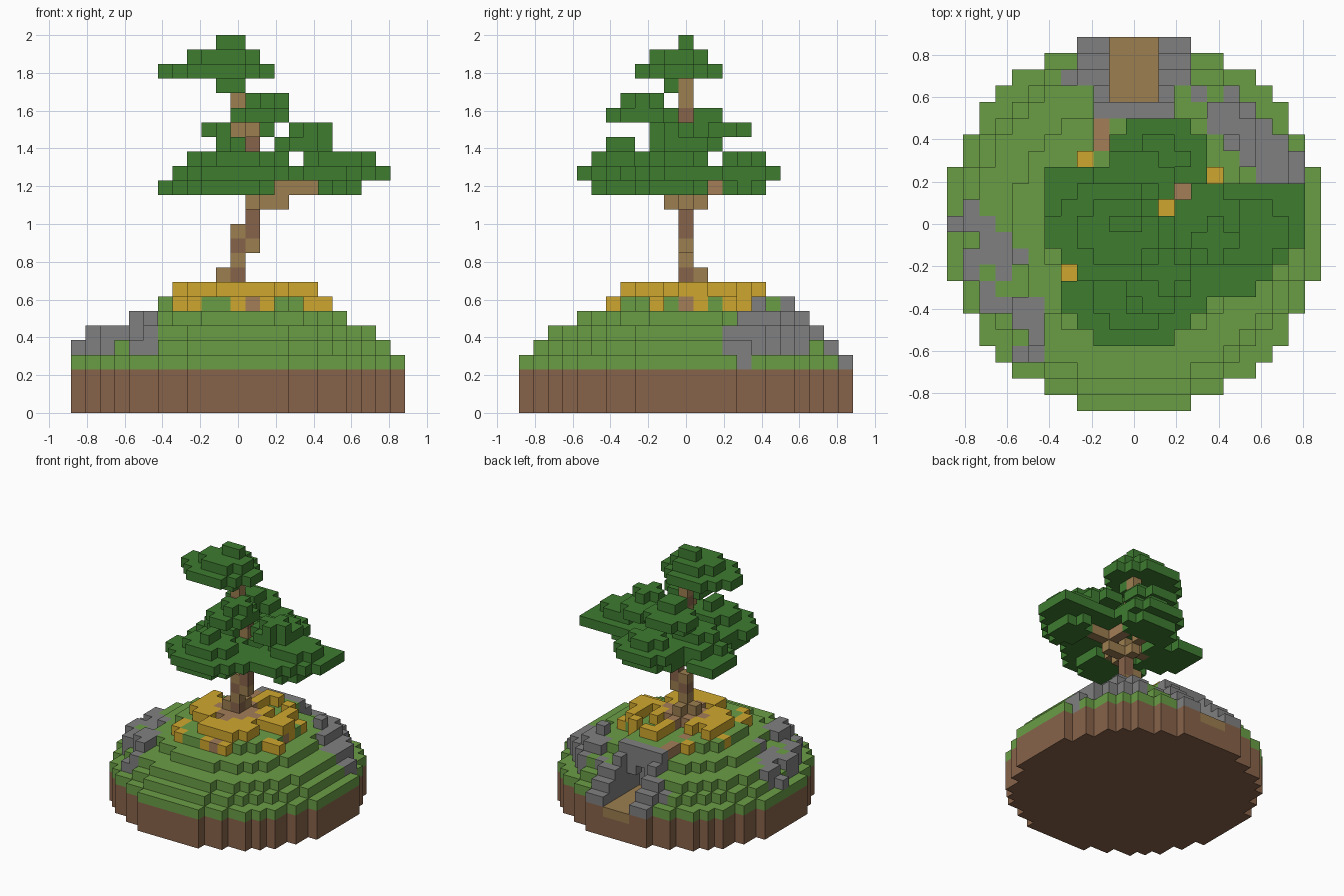
import bpy
import random

random.seed(4)
V = 2 / 26  # block size

old = bpy.data.objects.get("Cube")
if old:
    bpy.data.objects.remove(old, do_unlink=True)


# Flat colours, given as sRGB bytes and stored linear
def linear(c):
    c /= 255
    return c / 12.92 if c <= 0.04045 else ((c + 0.055) / 1.055) ** 2.4


def material(name, rgb):
    m = bpy.data.materials.new(name)
    m.use_nodes = True
    col = [linear(c) for c in rgb] + [1]
    m.diffuse_color = col
    m.node_tree.nodes["Principled BSDF"].inputs["Base Color"].default_value = col
    return m


MATS = {
    "dirt": material("dirt_brown", (135, 99, 74)),
    "grass": material("grass_green", (106, 157, 69)),
    "stone": material("stone_grey", (128, 128, 128)),
    "leaf": material("leaf_green", (62, 124, 48)),
    "gold": material("fallen_leaf_gold", (207, 167, 46)),
    "bark": material("bark_tan", (156, 126, 80)),
    "earth": material("bare_earth", (164, 126, 88)),
}

grid = {}  # block position -> (part, colour)


def put(part, colour, xs, ys, zs):
    for x in xs:
        for y in ys:
            for z in zs:
                grid[x, y, z] = (part, colour)


def span(a, b):
    return range(a, b + 1)


def disc(part, colour, cx, cy, rx, ry, z, keep=lambda x, y: True):
    for x in span(-12, 12):
        for y in span(-12, 12):
            if ((x - cx) / rx) ** 2 + ((y - cy) / ry) ** 2 <= 1 and keep(x, y):
                grid[x, y, z] = (part, colour)


# Earth base and stepped grass hill
for z in range(3):
    disc("earth_base", "dirt", 0, 0, 11.5, 11.5, z)
for z, r in enumerate((11.5, 10.5, 9.5, 7.5, 5.5), 3):
    disc("grass_hill", "grass", 0, 0, r, r, z)


def hill_top(x, y):
    return max((z for z in range(9) if (x, y, z) in grid), default=2)


# Rocky outcrops, at most one block proud of the hill: row, first, last column
OUTCROPS = [
    (1, -10, -10), (0, -11, -9), (-1, -9, -8), (-2, -10, -7), (-3, -10, -10),
    (-3, -8, -8), (-4, -9, -9), (-5, -9, -6), (-6, -7, -6), (-7, -6, -6),
    (-8, -7, -6), (8, 6, 6), (7, 5, 7), (6, 5, 8), (5, 6, 9), (4, 7, 10),
    (3, 8, 10),
]
CAPS = {-11: 4, -10: 5, -9: 5, -8: 5, 8: 5, 9: 5, 10: 4}
for y, a, b in OUTCROPS:
    for x in span(a, b):
        top = min(hill_top(x, y) + 1, CAPS.get(x, 6))
        put("rock_outcrop", "stone", [x], [y], span(4, top))
put("rock_outcrop", "stone", [10], [4], [3])
put("rock_outcrop", "stone", [6], [5], [7])

# Stone cave entrance with stepped side walls and a sandy floor
put("grass_hill", "grass", span(-2, 2), [6], [7])
for y in span(7, 11):
    for side in (-1, 1):
        for w in ((2, 3) if y > 8 else (2,)):
            for z in span(3, 9):
                grid.pop((side * w, y, z), None)
            put("cave_wall", "stone", [side * w], [y], span(3, 14 - y))
put("cave_wall", "stone", [-4], [9], span(3, 4))
put("cave_wall", "stone", [4], [8], span(3, 5))
put("cave_wall", "stone", span(-2, 2), [5], span(3, 6))
put("cave_wall", "stone", (-2, 2), [6], span(3, 6))
for x in span(-1, 1):
    for y in span(6, 11):
        for z in span(3, 6 if y > 7 else 5):
            grid.pop((x, y, z), None)
put("cave_wall", "stone", span(-1, 1), [7], [6, 7])
put("cave_wall", "stone", (-1, 1), [7], [5])
put("cave_floor", "bark", span(-1, 1), span(6, 11), [2])

# Bare earth patches and fallen leaves around the trunk
disc("root_mound", "earth", 0, 0, 2.2, 2.2, 8)
for x, y in ((1, -5), (5, 0), (-2, 3), (-2, 5), (-2, 6)):
    put("earth_patch", "earth", [x], [y], [hill_top(x, y)])
disc("fallen_leaves", "gold", 0.4, 0.4, 4.7, 4.7, 8,
     lambda x, y: (x, y, 8) not in grid
     and (x, y) not in ((-2, 3), (-2, 4), (3, -1), (3, 1), (3, 2))
     and (x * y == 0 or random.random() < 0.7))
for x, y in ((-3, 4), (5, 3), (-4, -3), (-4, -4), (-3, -5), (0, -5), (2, -5),
             (5, -2), (6, -2), (5, 1), (-5, 1), (1, 5), (3, 4)):
    put("fallen_leaves", "gold", [x], [y], [7])

# Leaf pads: centre x, centre y, radius x, radius y, layer
PADS = [
    # crown
    (-0.5, 0, 0.6, 0.6, 25), (-1, -0.5, 2.3, 1.9, 24),
    (-1.5, -0.5, 3.7, 2.8, 23), (-0.5, -1, 0.6, 0.6, 22),
    # upper front and back pads
    (2, -3, 1.4, 1.4, 21), (1.5, -3, 1.9, 2.3, 20), (0.5, 1.5, 1.2, 0.8, 20),
    (0, 2.5, 2.3, 2.1, 19), (-0.5, 1.5, 0.8, 0.8, 18),
    # left side pad
    (5, -1, 1.2, 1.2, 19), (4.5, 0, 1.8, 2.3, 18), (7, -0.5, 2.3, 2.2, 17),
    (7, 0.5, 4, 2.4, 16), (6, -2, 3.2, 2.4, 16), (7, -1, 1.6, 2.5, 15),
    # front pad
    (0, -4.5, 1.2, 0.8, 18), (0, -4.5, 2.6, 1.8, 17),
    (0, -4.2, 4.3, 3.2, 16), (-0.5, -4, 3.2, 2.3, 15),
    # back pad
    (1.5, 4, 1.8, 1.3, 17), (1.5, 4, 3.1, 2.7, 16), (1.5, 4, 2.6, 1.6, 15),
    # right side pad and middle
    (-1, 0, 2.3, 1.6, 17), (-1.2, 0, 2.9, 2.9, 16), (2.5, 0, 1.1, 0.5, 16),
    (-3, 1.1, 2.8, 2.88, 15),
]
GAPS = ((3, -1), (3, 1), (3, 2), (-2, 3))
for cx, cy, rx, ry, z in PADS:
    disc("leaf_pads", "leaf", cx, cy, rx, ry, z,
         lambda x, y: z > 17 or (x, y) not in GAPS)

# Crooked trunk, roots and branches, with darker knots
TRUNK = [
    ([0], [0], span(8, 12)), ([-1], [0], [9]), ([0], [1], [9]),
    ([1], [0], span(11, 19)), ([0], [0], span(19, 22)),
    (span(1, 3), [0], [14]), ([1], [-1, 1], [14]), (span(3, 5), [0], [15]),
    ([1], [-2, 2], [15]), ([0, -1], [0], [15]), ([1], [-2, -1], [19]),
]
for xs, ys, zs in TRUNK:
    put("trunk", "bark", xs, ys, zs)
for x, z in ((0, 9), (0, 11), (1, 12), (1, 13), (1, 16), (1, 18), (0, 20)):
    put("trunk", "dirt", [x], [0], [z])
put("trunk", "earth", [3], [1, 2], [15])

# Turn the blocks of each part into a mesh of exposed faces only
AXES = [(a, s) for a in range(3) for s in (-1, 1)]


def build(part):
    verts, faces, slots = {}, [], []
    colours = sorted({c for p, c in grid.values() if p == part})
    for cell, (p, colour) in grid.items():
        if p != part:
            continue
        for a, s in AXES:
            near = list(cell)
            near[a] += s
            if tuple(near) in grid:
                continue
            face = []
            for du, dv in ((0, 0), (1, 0), (1, 1), (0, 1))[::s]:
                corner = list(cell)
                corner[a] += s > 0
                corner[(a + 1) % 3] += du
                corner[(a + 2) % 3] += dv
                face.append(verts.setdefault(tuple(corner), len(verts)))
            faces.append(face)
            slots.append(colours.index(colour))
    me = bpy.data.meshes.new(part)
    me.from_pydata([((x - 0.5) * V, (y - 0.5) * V, z * V) for x, y, z in verts],
                   [], faces)
    for c in colours:
        me.materials.append(MATS[c])
    for poly, slot in zip(me.polygons, slots):
        poly.material_index = slot
    bpy.context.collection.objects.link(bpy.data.objects.new(part, me))


for part in sorted({p for p, c in grid.values()}):
    build(part)
